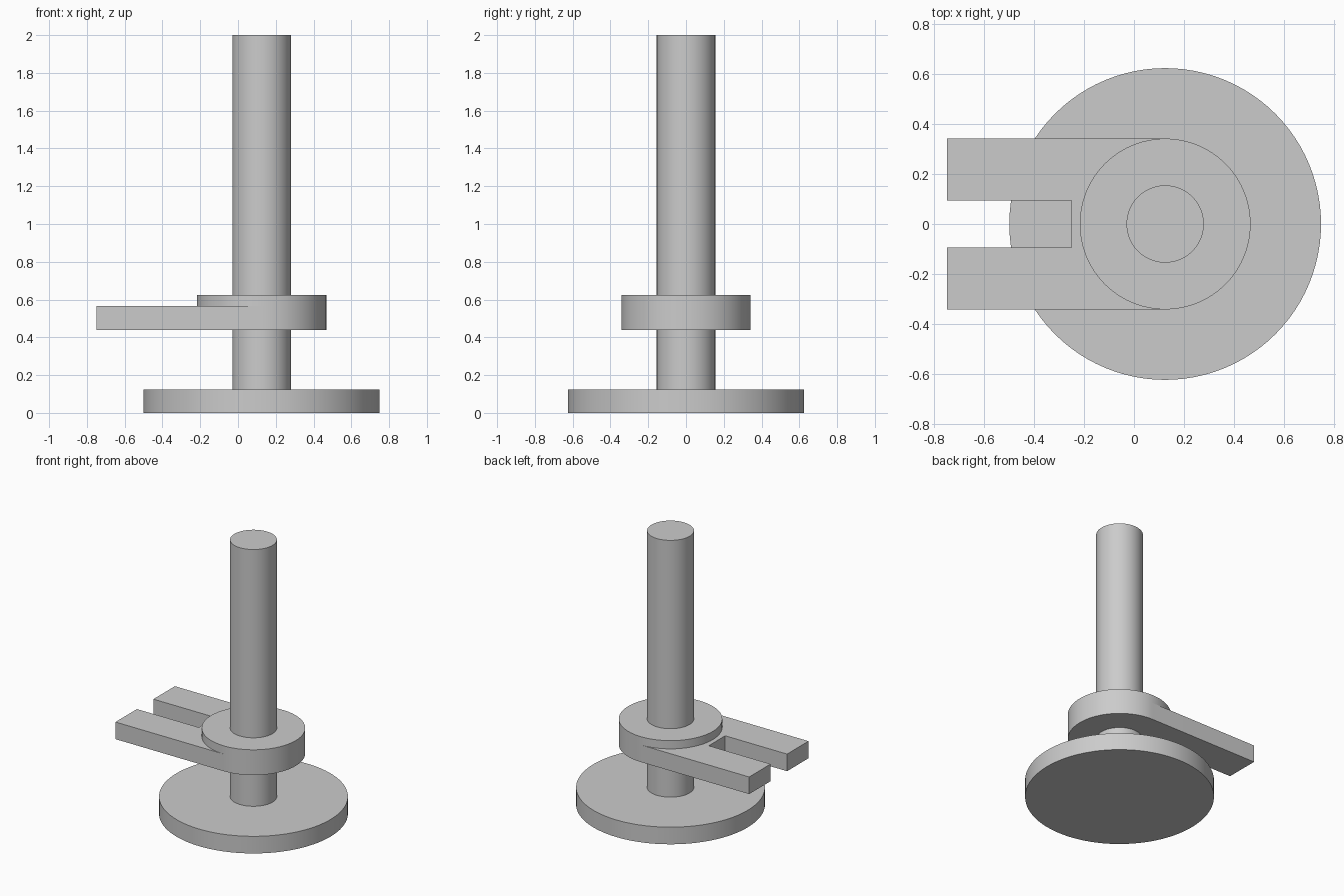
import bpy
import bmesh
from math import cos, sin, pi, radians

cube = bpy.data.objects.get("Cube")
if cube:
    bpy.data.objects.remove(cube, do_unlink=True)

AXIS_X = 0.125
SEGMENTS = 96
COLLAR_R = 0.3425

grey = bpy.data.materials.new("plain_grey")
grey.use_nodes = True
colour = (0.6, 0.6, 0.6, 1)
grey.diffuse_color = colour
grey.node_tree.nodes["Principled BSDF"].inputs["Base Color"].default_value = colour


def arc(radius, start, end, steps):
    """Points on an arc around the post axis, both ends included."""
    angles = [start + (end - start) * i / steps for i in range(steps + 1)]
    return [(AXIS_X + radius * cos(a), radius * sin(a)) for a in angles]


def extrude_profile(name, outline, bottom, top):
    """Solid prism from a counter-clockwise outline."""
    bm = bmesh.new()
    face = bm.faces.new([bm.verts.new((x, y, bottom)) for x, y in outline])
    extruded = bmesh.ops.extrude_face_region(bm, geom=[face], use_keep_orig=True)
    verts = [v for v in extruded["geom"] if isinstance(v, bmesh.types.BMVert)]
    bmesh.ops.translate(bm, verts=verts, vec=(0, 0, top - bottom))
    bmesh.ops.recalc_face_normals(bm, faces=bm.faces)
    mesh = bpy.data.meshes.new(name)
    bm.to_mesh(mesh)
    bm.free()
    mesh.materials.append(grey)
    obj = bpy.data.objects.new(name, mesh)
    bpy.context.collection.objects.link(obj)
    bpy.ops.object.select_all(action='DESELECT')
    obj.select_set(True)
    bpy.context.view_layer.objects.active = obj
    bpy.ops.object.shade_smooth_by_angle(angle=radians(30))
    return obj


def disc(name, radius, bottom, top):
    return extrude_profile(name, arc(radius, 0, 2 * pi, SEGMENTS)[:-1], bottom, top)


# Round foot and upright post
disc("base", 0.625, 0, 0.125)
disc("post", 0.155, 0.125, 2)

# Fork with two prongs, rounded around the post
tip, slot_end, slot_half = -0.75, -0.25, 0.095
fork = arc(COLLAR_R, -pi / 2, pi / 2, SEGMENTS // 2)
fork += [(tip, COLLAR_R), (tip, slot_half), (slot_end, slot_half),
         (slot_end, -slot_half), (tip, -slot_half), (tip, -COLLAR_R)]
extrude_profile("fork_arm", fork, 0.44, 0.565)

# Raised collar on top of the fork
disc("collar", COLLAR_R, 0.565, 0.625)
